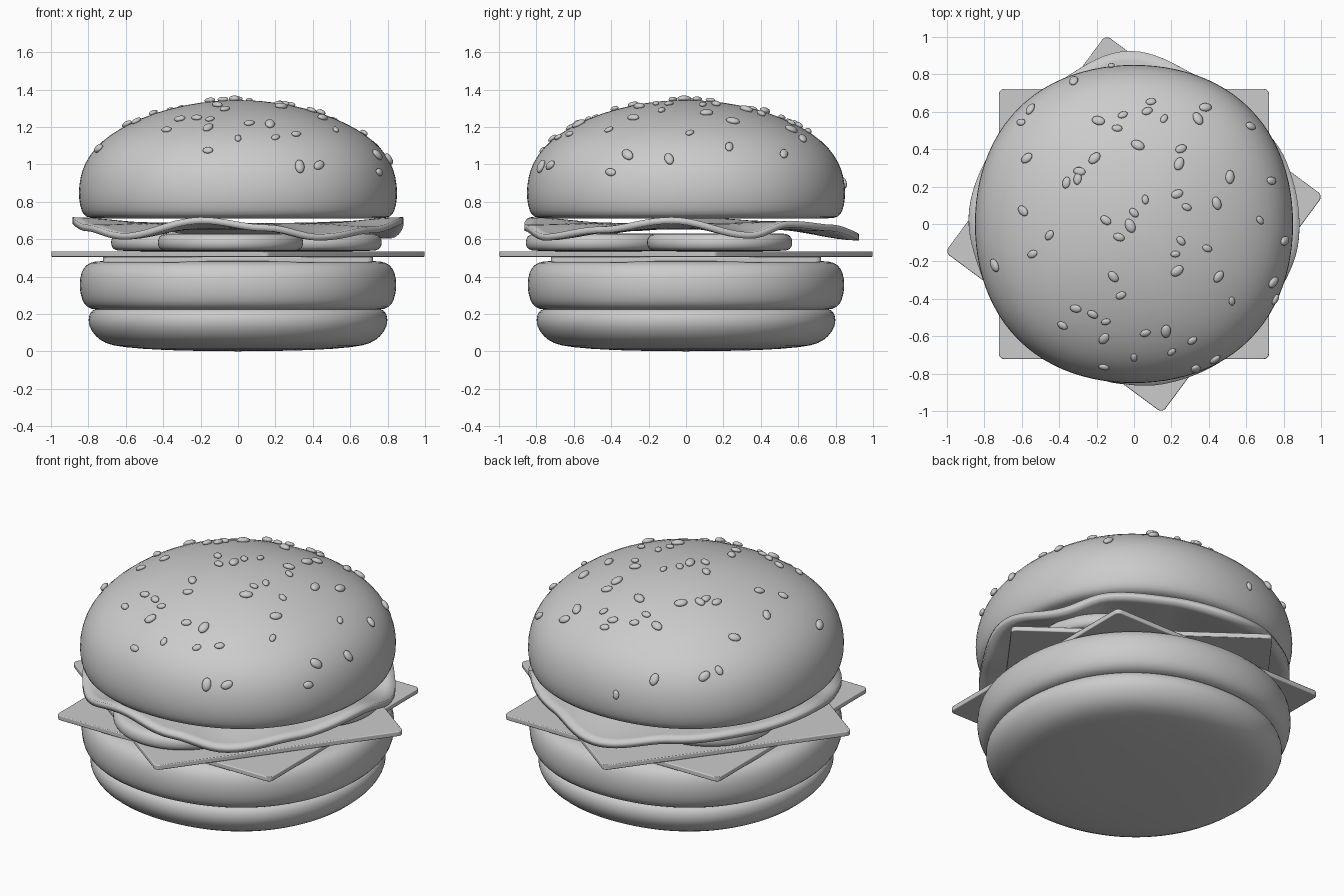
import bpy, bmesh, math, random
from mathutils import Vector, Matrix
from mathutils.bvhtree import BVHTree

if "Cube" in bpy.data.objects:
    bpy.data.objects.remove(bpy.data.objects["Cube"])

random.seed(4)


def finish(name, bm):
    bmesh.ops.recalc_face_normals(bm, faces=bm.faces)
    me = bpy.data.meshes.new(name)
    bm.to_mesh(me)
    bm.free()
    me.shade_smooth()
    ob = bpy.data.objects.new(name, me)
    bpy.context.collection.objects.link(ob)
    return ob


def lathe(name, profile, center=(0, 0), square=0.0, n=48):
    """Revolve (r, z) points; square > 0 swells the diagonals a little."""
    bm = bmesh.new()
    rings = []
    for r, z in profile:
        if r == 0:
            rings.append([bm.verts.new((*center, z))] * n)
            continue
        ring = []
        for i in range(n):
            a = 2 * math.pi * i / n
            k = r * (1 + square * (1 - math.cos(4 * a)) / 2)
            ring.append(bm.verts.new((center[0] + k * math.cos(a), center[1] + k * math.sin(a), z)))
        rings.append(ring)
    for lo, hi in zip(rings, rings[1:]):
        for i in range(n):
            j = (i + 1) % n
            bm.faces.new(dict.fromkeys((lo[i], lo[j], hi[j], hi[i])))
    ob = finish(name, bm)
    ob.modifiers.new("Subsurf", "SUBSURF").levels = 1
    ob.modifiers["Subsurf"].render_levels = 1
    return ob


# Buns and patty
lathe("bottom_bun", [(0, 0), (.4, .005), (.62, .022), (.71, .04), (.765, .08), (.797, .13), (.803, .17),
                     (.793, .21), (.765, .23), (.7, .232), (0, .232)], square=.025)
lathe("patty", [(0, .22), (.74, .22), (.79, .225), (.825, .25), (.844, .30), (.85, .36), (.842, .42),
                (.815, .465), (.77, .482), (.7, .485), (0, .485)], square=.025)
top_bun = lathe("top_bun", [(0, .71), (.74, .71), (.8, .712), (.83, .73), (.848, .78), (.855, .85), (.846, .93),
                            (.82, 1.01), (.765, 1.09), (.69, 1.155), (.59, 1.215), (.45, 1.275),
                            (.28, 1.32), (.12, 1.34), (0, 1.344)], square=.03)


# Cheese slices
def cheese(name, z, angle):
    bm = bmesh.new()
    bmesh.ops.create_cube(bm, size=1)
    bmesh.ops.scale(bm, vec=(1.445, 1.445, .03), verts=bm.verts)
    upright = [e for e in bm.edges if abs(e.verts[0].co.z - e.verts[1].co.z) > .01]
    bmesh.ops.bevel(bm, geom=upright, offset=.03, segments=4, profile=.5, affect='EDGES')
    ob = finish(name, bm)
    ob.location.z = z
    ob.rotation_euler.z = math.radians(angle)
    bev = ob.modifiers.new("Bevel", "BEVEL")
    bev.width, bev.segments = .006, 2
    bev.limit_method = 'ANGLE'
    bev.harden_normals = True


cheese("lower_cheese", .49, 0)
cheese("upper_cheese", .52, 53.5)

# Tomato slices
for i, c in enumerate([(-.04, -.468), (.38, .18), (-.29, .18)]):
    lathe(f"tomato_{i + 1}", [(0, .535), (.35, .535), (.378, .545), (.39, .565), (.392, .59),
                              (.383, .615), (.36, .629), (.33, .631), (0, .631)], center=c, n=32)

# Lettuce: wavy sheet whose rim follows (degrees, radius, height)
RIM = [(-5, .885, .70), (23, .88, .62), (40, .86, .68), (65, .86, .66), (92, .925, .61), (120, .86, .66),
       (150, .86, .68), (177, .885, .70), (200, .86, .66), (225, .86, .615), (257, .85, .70),
       (280, .87, .66), (300, .87, .61), (328, .85, .65), (355, .885, .70)]


def rim(deg):
    for (a, r, z), (b, r2, z2) in zip(RIM, RIM[1:]):
        if a <= deg <= b:
            t = (1 - math.cos(math.pi * (deg - a) / (b - a))) / 2
            return r + (r2 - r) * t, z + (z2 - z) * t


bm = bmesh.new()
n, rings = 120, []
for f in (.3, .5, .62, .72, .8, .87, .94, 1):
    w = max(0, (f - .5) / .5)
    w = w * w * (3 - 2 * w)
    ring = []
    for i in range(n):
        deg = -5 + 360 * i / n
        r, z = rim(deg)
        a = math.radians(deg)
        ring.append(bm.verts.new((f * r * math.cos(a), f * r * math.sin(a), .67 + (z - .67) * w)))
    rings.append(ring)
bm.faces.new(rings[0])
for lo, hi in zip(rings, rings[1:]):
    for i in range(n):
        j = (i + 1) % n
        bm.faces.new((lo[i], lo[j], hi[j], hi[i]))
lettuce = finish("lettuce", bm)
sol = lettuce.modifiers.new("Solidify", "SOLIDIFY")
sol.thickness, sol.offset = .035, 0

# Sesame seeds dropped onto the top bun
SEEDS = [(.09, .65), (.07, .60), (.16, .56), (.34, .56), (.38, .62), (.62, .52), (-.06, .58), (-.09, .51),
         (-.19, .55), (-.55, .61), (-.60, .54), (-.57, .35), (-.21, .35), (-.29, .28), (-.30, .24), (-.36, .22),
         (.02, .42), (.25, .40), (.24, .32), (.51, .25), (.73, .23), (.23, .16), (.28, .09), (.44, .11),
         (.06, .13), (0, .06), (-.15, .02), (-.02, -.01), (-.08, -.07), (-.59, .07), (-.45, -.06), (-.54, -.16),
         (-.74, -.22), (.67, .02), (.80, -.09), (.25, -.09), (.39, -.13), (.22, -.16), (.23, -.25), (.45, -.28),
         (.52, -.41), (.74, -.31), (.75, -.40), (-.11, -.28), (-.07, -.38), (-.31, -.45), (-.22, -.48),
         (-.38, -.54), (-.15, -.52), (-.16, -.61), (.06, -.58), (.17, -.57), (.31, -.62), (.20, -.68),
         (.43, -.72), (0, -.71), (-.16, -.76), (-.12, .84), (-.32, .76), (.34, -.80)]
bpy.context.view_layer.update()
tree = BVHTree.FromObject(top_bun, bpy.context.evaluated_depsgraph_get())
bm = bmesh.new()
for x, y in SEEDS:
    loc, nor, *_ = tree.ray_cast(Vector((x, y, 3)), Vector((0, 0, -1)))
    if loc is None:
        loc, nor, *_ = tree.find_nearest(Vector((x, y, 1)))
    s = random.uniform(.75, 1.15)
    mat = (Matrix.Translation(loc + nor * .008) @ nor.to_track_quat('Z', 'Y').to_matrix().to_4x4()
           @ Matrix.Rotation(random.uniform(0, math.pi), 4, 'Z') @ Matrix.Diagonal((.034 * s, .023 * s, .015 * s, 1)))
    bmesh.ops.create_uvsphere(bm, u_segments=12, v_segments=8, radius=1, matrix=mat)
finish("sesame_seeds", bm)
